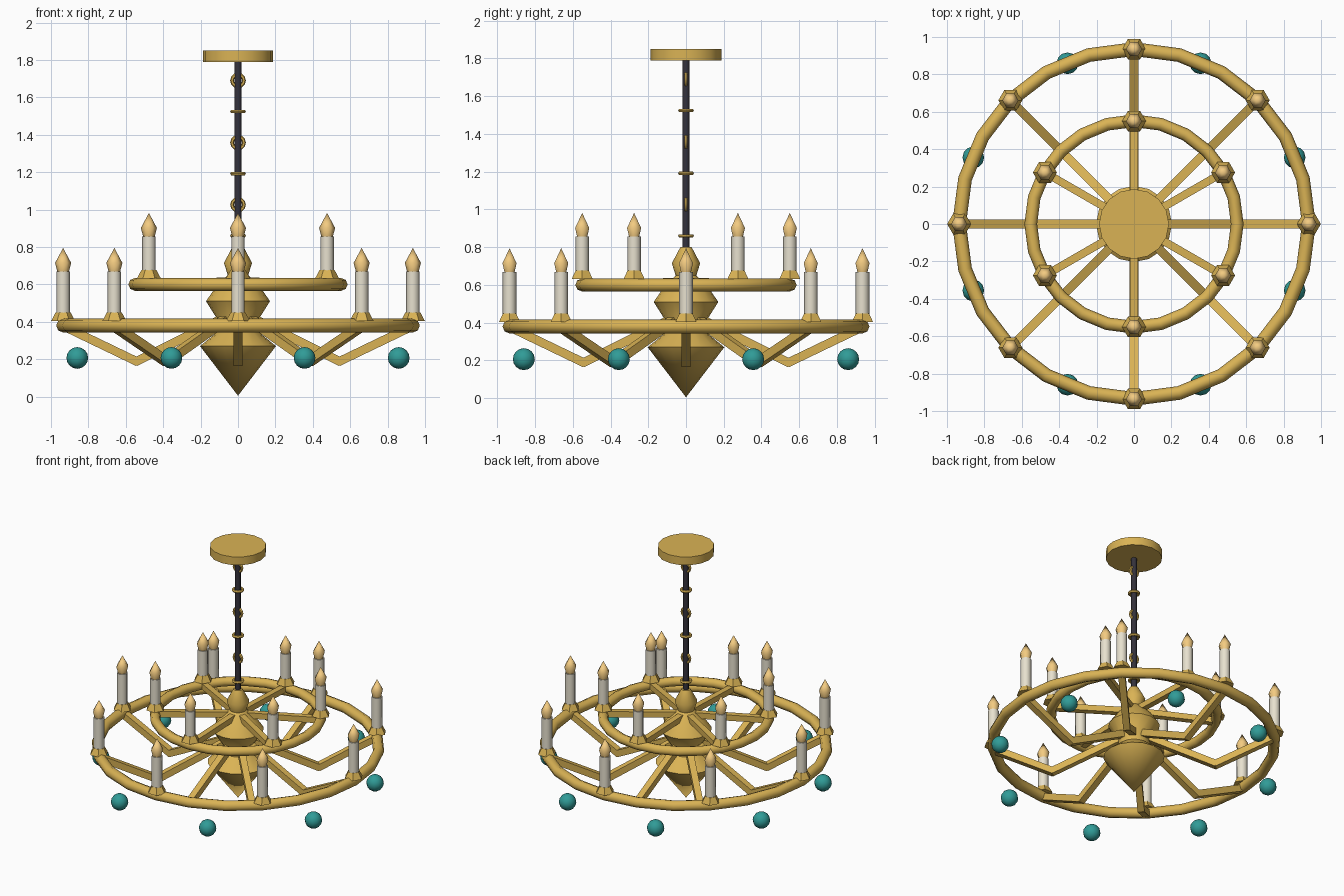
import bpy, math
from mathutils import Vector

if "Cube" in bpy.data.objects:
    bpy.data.objects.remove(bpy.data.objects["Cube"])


def mat(name, rgb):
    m = bpy.data.materials.new(name)
    m.diffuse_color = (*rgb, 1)
    m.use_nodes = True
    m.node_tree.nodes["Principled BSDF"].inputs["Base Color"].default_value = m.diffuse_color
    return m


GOLD = mat("gold", (0.70, 0.45, 0.09))
DARK = mat("dark_iron", (0.035, 0.032, 0.045))
WAX = mat("wax", (0.80, 0.75, 0.62))
FLAME = mat("flame", (0.90, 0.60, 0.22))
TEAL = mat("teal", (0.03, 0.33, 0.31))


def finish(ob, name, material, angle=50):
    ob.name = name
    ob.data.materials.append(material)
    bpy.ops.object.select_all(action='DESELECT')
    ob.select_set(True)
    bpy.context.view_layer.objects.active = ob
    bpy.ops.object.shade_smooth_by_angle(angle=math.radians(angle))
    return ob


def lathe(name, profile, sides, material, loc=(0, 0, 0), angle=50):
    """Revolve (radius, z) points about z, closing both ends."""
    verts, rows, faces = [], [], []
    for r, z in profile:
        n = 1 if r == 0 else sides
        rows.append([len(verts) + i for i in range(n)])
        verts += [(r * math.cos(i * math.tau / sides), r * math.sin(i * math.tau / sides), z)
                  for i in range(n)]
    for a, b in zip(rows, rows[1:]):
        for i in range(sides):
            j = (i + 1) % sides
            f = [a[i % len(a)], a[j % len(a)], b[j % len(b)], b[i % len(b)]]
            faces.append(list(dict.fromkeys(f)))
    if len(rows[0]) > 1:
        faces.append(rows[0][::-1])
    if len(rows[-1]) > 1:
        faces.append(rows[-1])
    me = bpy.data.meshes.new(name)
    me.from_pydata(verts, [], faces)
    ob = bpy.data.objects.new(name, me)
    bpy.context.collection.objects.link(ob)
    ob.location = loc
    return finish(ob, name, material, angle)


def ring(name, major, minor, z, seg=24, sides=8, rot=(0, 0, 0)):
    bpy.ops.mesh.primitive_torus_add(major_radius=major, minor_radius=minor, major_segments=seg,
                                     minor_segments=sides, location=(0, 0, z), rotation=rot)
    return finish(bpy.context.object, name, GOLD)


def bar(name, a, b, width):
    """Square bar from a to b."""
    a, b = Vector(a), Vector(b)
    bpy.ops.mesh.primitive_cube_add(size=1, location=(a + b) / 2)
    ob = bpy.context.object
    ob.scale = (width, width, (b - a).length)
    ob.rotation_euler = (b - a).to_track_quat('Z', 'Y').to_euler()
    return finish(ob, name, GOLD, 30)


def polar(r, angle, z):
    return (r * math.cos(angle), r * math.sin(angle), z)


def candle(prefix, loc, height):
    top = 0.045 + height
    lathe(prefix + "_cup", [(0.064, 0), (0.04, 0.045)], 6, GOLD, loc)
    lathe(prefix + "_candle", [(0.036, 0.04), (0.036, top)], 8, WAX, loc)
    lathe(prefix + "_flame", [(0.03, top - 0.005), (0.043, top + 0.045), (0, top + 0.125)],
          6, FLAME, loc, 65)


# Ceiling plate, rod and chain rings
lathe("ceiling_plate", [(0.187, 1.79), (0.187, 1.85)], 16, GOLD)
lathe("rod", [(0.019, 0.75), (0.019, 1.80)], 8, DARK)
for i in range(6):
    rot = (0, 0, 0) if i % 2 == 0 else (math.pi / 2, 0, 0)
    ring("chain_ring", 0.032, 0.01, 0.86 + i * 0.166, 12, 6, rot)

# Turned central hub
lathe("hub", [(0, 0.005), (0.203, 0.27), (0.105, 0.35), (0.105, 0.405), (0.171, 0.51),
              (0.12, 0.585), (0.055, 0.65), (0.075, 0.715), (0.03, 0.80)], 16, GOLD)

# Lower tier: large ring, eight bent arms, candles, hanging balls
ring("lower_ring", 0.935, 0.037, 0.38)
for i in range(8):
    a = i * math.tau / 8
    bar("lower_arm_inner", polar(0.08, a, 0.42), polar(0.55, a, 0.185), 0.046)
    bar("lower_arm_outer", polar(0.535, a, 0.185), polar(0.93, a, 0.375), 0.046)
    candle("lower", polar(0.935, a, 0.405), 0.22)
    bpy.ops.mesh.primitive_uv_sphere_add(segments=12, ring_count=8, radius=0.058,
                                         location=polar(0.93, a + math.tau / 16, 0.207))
    finish(bpy.context.object, "glass_ball", TEAL)

# Upper tier: small ring, six straight arms, candles
ring("upper_ring", 0.552, 0.034, 0.60)
for i in range(6):
    a = math.pi / 6 + i * math.tau / 6
    bar("upper_arm", polar(0.05, a, 0.617), polar(0.55, a, 0.60), 0.042)
    candle("upper", polar(0.55, a, 0.632), 0.18)
